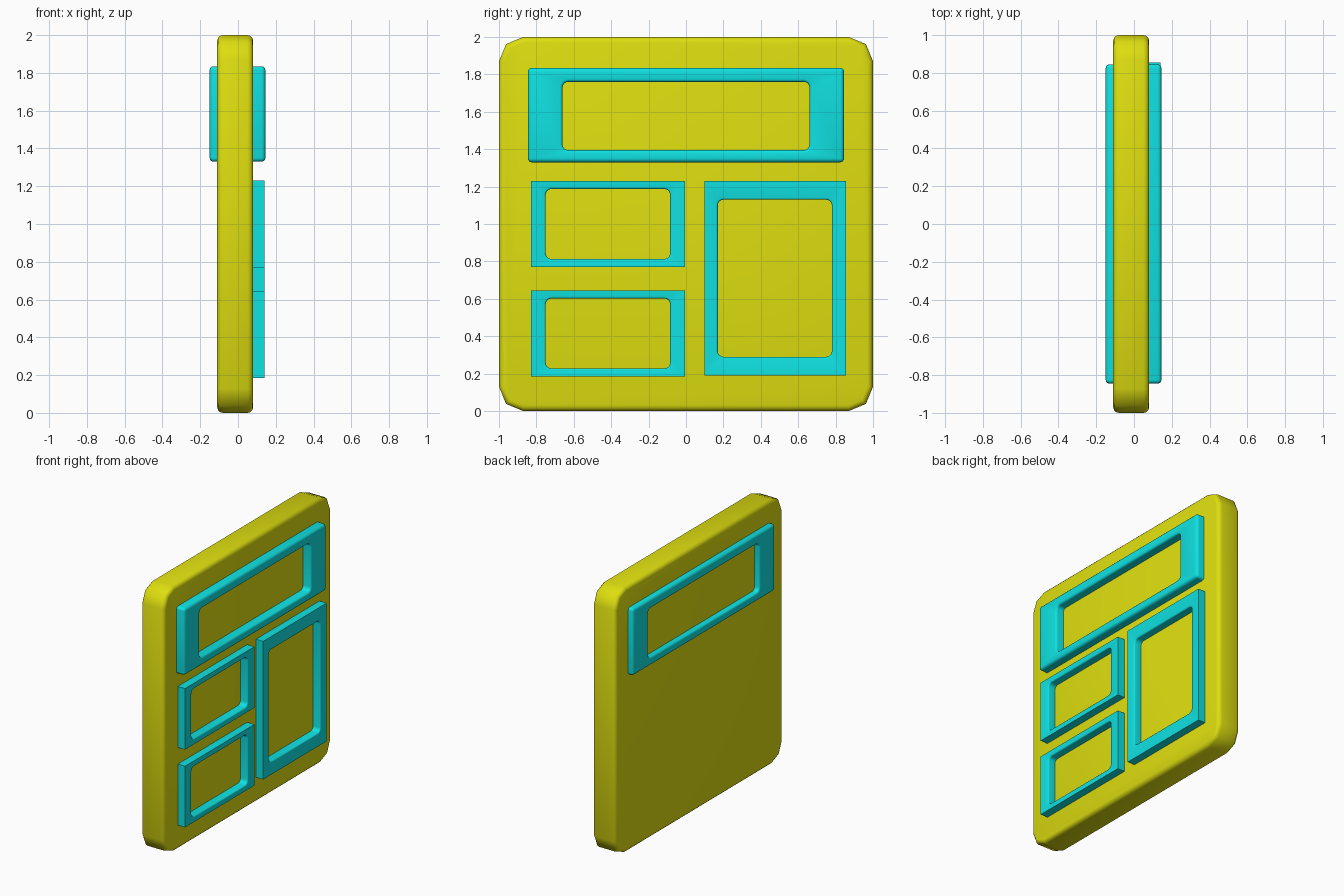
import bpy, bmesh
from math import sin, cos, pi, radians

default = bpy.data.objects.get("Cube")
if default:
    bpy.data.objects.remove(default, do_unlink=True)


def make_material(name, rgb):
    mat = bpy.data.materials.new(name)
    mat.use_nodes = True
    mat.diffuse_color = (*rgb, 1)
    mat.node_tree.nodes["Principled BSDF"].inputs["Base Color"].default_value = (*rgb, 1)
    return mat


yellow = make_material("yellow", (0.73, 0.73, 0.005))
cyan = make_material("cyan", (0.005, 0.76, 0.76))


def outline(rect, inset, radius, steps):
    """Rounded rectangle in the YZ plane; rect is (y0, y1, z0, z1)."""
    y0, y1, z0, z1 = rect
    y0, y1, z0, z1 = y0 + inset, y1 - inset, z0 + inset, z1 - inset
    r = max(radius - inset, 0)
    centres = [(y1 - r, z1 - r), (y0 + r, z1 - r), (y0 + r, z0 + r), (y1 - r, z0 + r)]
    return [(cy + r * cos(a), cz + r * sin(a))
            for q, (cy, cz) in enumerate(centres)
            for a in [pi / 2 * (q + i / steps) for i in range(steps + 1)]]


def rounded_wall(x0, x1, bevel, segments=3):
    """(x, inset) pairs running across the thickness with rounded edges."""
    if bevel == 0:
        return [(x0, 0), (x1, 0)]
    arc = [(bevel * (1 - cos(t)), bevel * (1 - sin(t)))
           for t in [pi / 2 * i / segments for i in range(segments + 1)]]
    return [(x0 + d, i) for d, i in arc] + [(x1 - d, i) for d, i in reversed(arc)]


def loft(name, rings, closed, mat):
    """Skin a list of (x, outline) rings, either looped round or capped."""
    bm = bmesh.new()
    loops = [[bm.verts.new((x, y, z)) for y, z in pts] for x, pts in rings]
    pairs = list(zip(loops, loops[1:]))
    if closed:
        pairs.append((loops[-1], loops[0]))
    else:
        bm.faces.new(loops[0])
        bm.faces.new(loops[-1])
    n = len(loops[0])
    for a, b in pairs:
        for i in range(n):
            j = (i + 1) % n
            bm.faces.new((a[i], a[j], b[j], b[i]))
    bmesh.ops.remove_doubles(bm, verts=bm.verts, dist=1e-5)
    bmesh.ops.recalc_face_normals(bm, faces=bm.faces)
    mesh = bpy.data.meshes.new(name)
    bm.to_mesh(mesh)
    bm.free()
    mesh.materials.append(mat)
    obj = bpy.data.objects.new(name, mesh)
    bpy.context.collection.objects.link(obj)
    bpy.ops.object.select_all(action='DESELECT')
    obj.select_set(True)
    bpy.context.view_layer.objects.active = obj
    bpy.ops.object.shade_smooth_by_angle(angle=radians(50))
    return obj


def frame(name, outer, hole, x0, x1, outer_radius=0, outer_bevel=0, hole_bevel=0.01):
    """Rectangular border with a round-cornered opening."""
    steps = 4
    rings = [(x, outline(outer, i, outer_radius, steps))
             for x, i in rounded_wall(x0, x1, outer_bevel)]
    rings += [(x, outline(hole, -i, 0.03, steps))
              for x, i in reversed(rounded_wall(x0, x1, hole_bevel))]
    return loft(name, rings, True, cyan)


# Main slab with clipped corners and softened edges
loft("panel_slab",
     [(x, outline((-1, 1, 0, 2), i, 0.13, 2)) for x, i in rounded_wall(-0.11, 0.08, 0.03)],
     False, yellow)

# Wide upper frame, standing proud on both sides
frame("upper_frame", (-0.845, 0.845, 1.33, 1.835), (-0.66, 0.66, 1.395, 1.76),
      -0.15, 0.145, outer_radius=0.02, outer_bevel=0.02, hole_bevel=0.015)

# Two small stacked frames and one tall frame on one side only
for name, z0, z1 in (("middle_small_frame", 0.77, 1.23), ("lower_small_frame", 0.185, 0.645)):
    frame(name, (-0.83, -0.005, z0, z1), (-0.75, -0.085, z0 + 0.043, z1 - 0.043), 0.03, 0.14)
frame("tall_frame", (0.10, 0.855, 0.19, 1.23), (0.17, 0.78, 0.29, 1.13), 0.03, 0.14)
